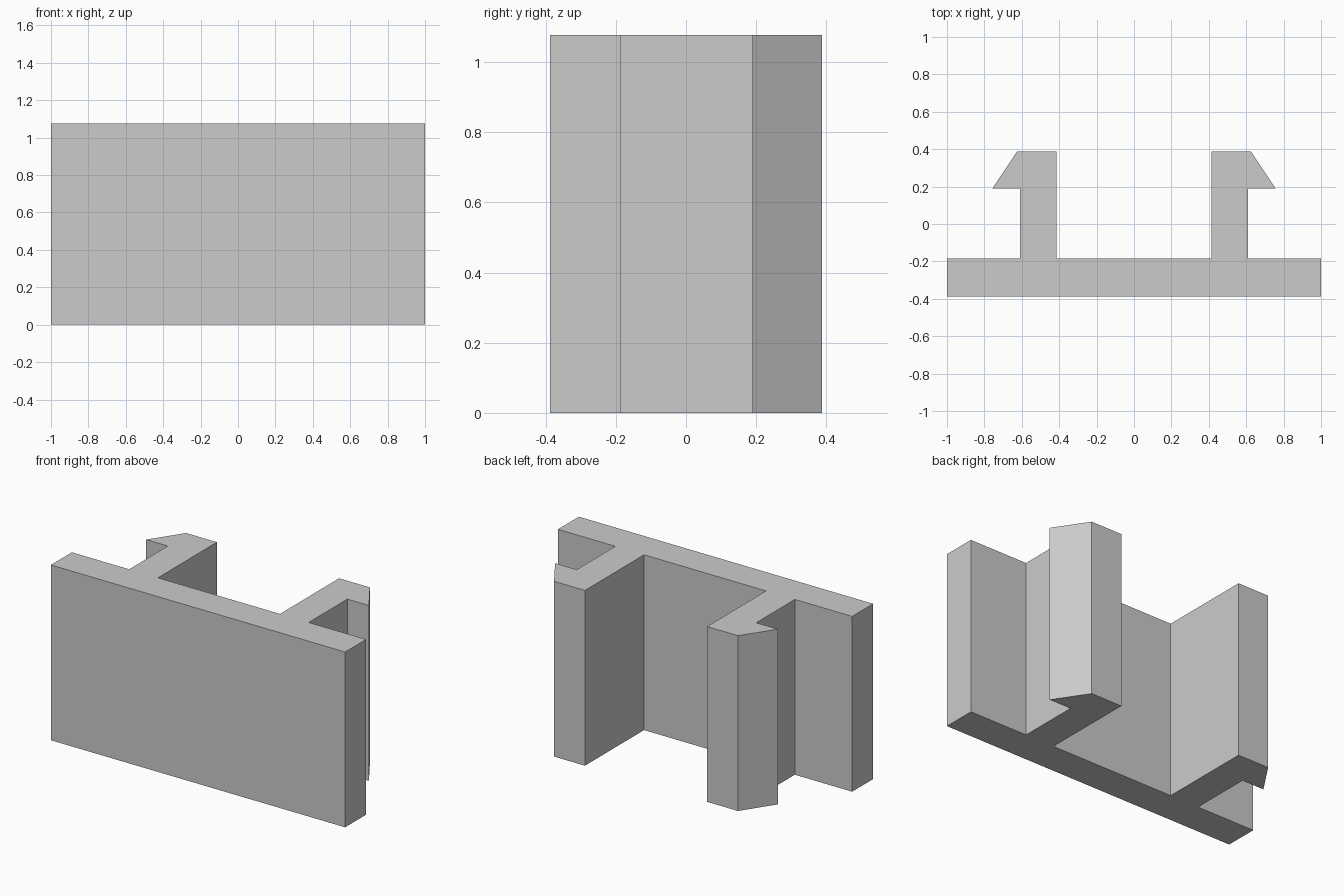
import bpy
import bmesh

cube = bpy.data.objects.get("Cube")
if cube:
    bpy.data.objects.remove(cube, do_unlink=True)

HEIGHT = 1.077

# Single plain grey material
grey = bpy.data.materials.new("light_grey")
grey.use_nodes = True
colour = (0.6, 0.6, 0.6, 1)
grey.diffuse_color = colour
grey.node_tree.nodes["Principled BSDF"].inputs["Base Color"].default_value = colour

# Right half of the cross-section: plate, upright stem and hooked barb
half = [(1, -0.388), (1, -0.185), (0.61, -0.185), (0.61, 0.19),
        (0.757, 0.19), (0.625, 0.388), (0.415, 0.388), (0.415, -0.185)]
profile = half + [(-x, y) for x, y in reversed(half)]

# Extrude the mirrored cross-section upward
bm = bmesh.new()
base = bm.faces.new([bm.verts.new((x, y, 0)) for x, y in profile])
extruded = bmesh.ops.extrude_face_region(bm, geom=[base], use_keep_orig=True)
top = [v for v in extruded["geom"] if isinstance(v, bmesh.types.BMVert)]
bmesh.ops.translate(bm, verts=top, vec=(0, 0, HEIGHT))
bmesh.ops.recalc_face_normals(bm, faces=bm.faces)

mesh = bpy.data.meshes.new("clip_plate")
bm.to_mesh(mesh)
bm.free()
mesh.materials.append(grey)
clip = bpy.data.objects.new("clip_plate", mesh)
bpy.context.collection.objects.link(clip)
